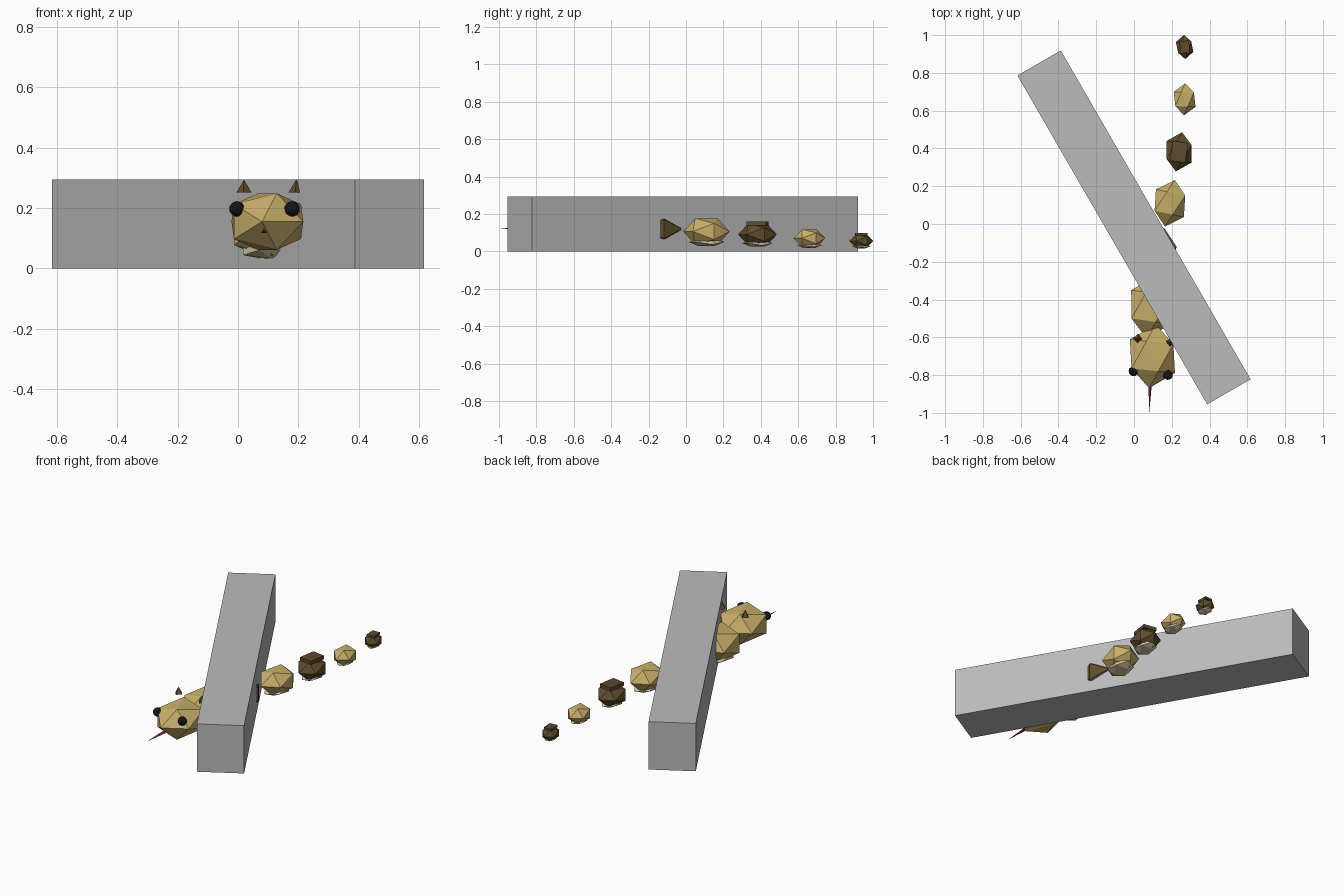
import bpy
import bmesh
import math
from mathutils import Matrix, Vector

if "Cube" in bpy.data.objects:
    bpy.data.objects.remove(bpy.data.objects["Cube"])


def material(name, rgb):
    m = bpy.data.materials.new(name)
    m.diffuse_color = (*rgb, 1)
    m.use_nodes = True
    m.node_tree.nodes["Principled BSDF"].inputs["Base Color"].default_value = m.diffuse_color
    return m


TAN = material("tan", (0.58, 0.43, 0.145))
BROWN = material("brown", (0.115, 0.07, 0.027))
CREAM = material("cream", (0.70, 0.60, 0.38))
BLACK = material("black", (0.008, 0.008, 0.01))
RED = material("crimson", (0.45, 0.02, 0.06))
GREY = material("grey", (0.5, 0.5, 0.5))
ALONG_Y = Matrix.Rotation(math.pi / 2, 4, 'X')


def finish(name, bm, mat, loc, yaw=0):
    me = bpy.data.meshes.new(name)
    bm.to_mesh(me)
    bm.free()
    me.materials.append(mat)
    ob = bpy.data.objects.new(name, me)
    ob.location = loc
    ob.rotation_euler.z = yaw
    bpy.context.collection.objects.link(ob)
    return ob


def ball(name, mat, loc, size, yaw=0, sub=1):
    """Faceted ball with its poles along y, stretched to the half sizes."""
    bm = bmesh.new()
    bmesh.ops.create_icosphere(bm, subdivisions=sub, radius=1, matrix=ALONG_Y)
    bmesh.ops.scale(bm, vec=size, verts=bm.verts)
    return finish(name, bm, mat, loc, yaw)


def box(name, mat, loc, size, yaw=0):
    bm = bmesh.new()
    bmesh.ops.create_cube(bm, size=1)
    bmesh.ops.scale(bm, vec=size, verts=bm.verts)
    return finish(name, bm, mat, loc, yaw)


def cone(name, mat, loc, sides, r, h, turn=Matrix(), yaw=0):
    bm = bmesh.new()
    bmesh.ops.create_cone(bm, cap_ends=True, segments=sides, radius1=r,
                          radius2=0, depth=h, matrix=turn)
    return finish(name, bm, mat, loc, yaw)


# Long bar lying across the body
box("bar", GREY, (0, -0.018, 0.1475), (0.265, 2.01, 0.295), math.radians(30))

# Body segments from neck to tail: x, y, z, yaw in degrees
segments = [
    (0.09, -0.44, 0.135, -8), (0.13, -0.165, 0.12, -12), (0.19, 0.11, 0.107, -12),
    (0.238, 0.382, 0.091, -9), (0.268, 0.66, 0.071, -2), (0.268, 0.937, 0.056, 3),
]
for i, (x, y, z, deg) in enumerate(segments):
    r = 0.13 - 0.016 * i
    yaw = math.radians(deg)
    ball(f"body_segment_{i}", BROWN if i % 2 else TAN, (x, y, z),
         (r, 1.28 * r, 0.84 * r), yaw)
    ball(f"belly_{i}", CREAM, (x, y, z - 0.57 * r), (0.7 * r, r, 0.25 * r), yaw)
    if i % 2:
        box(f"back_plate_{i}", BROWN, (x, y, z + 0.73 * r),
            (r, 1.3 * r, 0.26 * r), yaw)

# Head
head = Vector((0.0975, -0.70, 0.155))
yaw = math.radians(-6)
turn = Matrix.Rotation(yaw, 3, 'Z')
ball("head", TAN, head, (0.143, 0.17, 0.11), yaw)

# Eyes and horns, mirrored on the head
for side, s in (("left", -1), ("right", 1)):
    ball(f"eye_{side}", BLACK, head + turn @ Vector((s * 0.092, -0.09, 0.042)),
         (0.026, 0.026, 0.026), yaw, 2)
    cone(f"horn_{side}", BROWN, head + turn @ Vector((s * 0.087, 0.085, 0.118)),
         4, 0.025, 0.042, yaw=yaw)

# Tongue
cone("tongue", RED, (0.083, -0.92, 0.122), 3, 0.011, 0.16, ALONG_Y, math.radians(-2))
